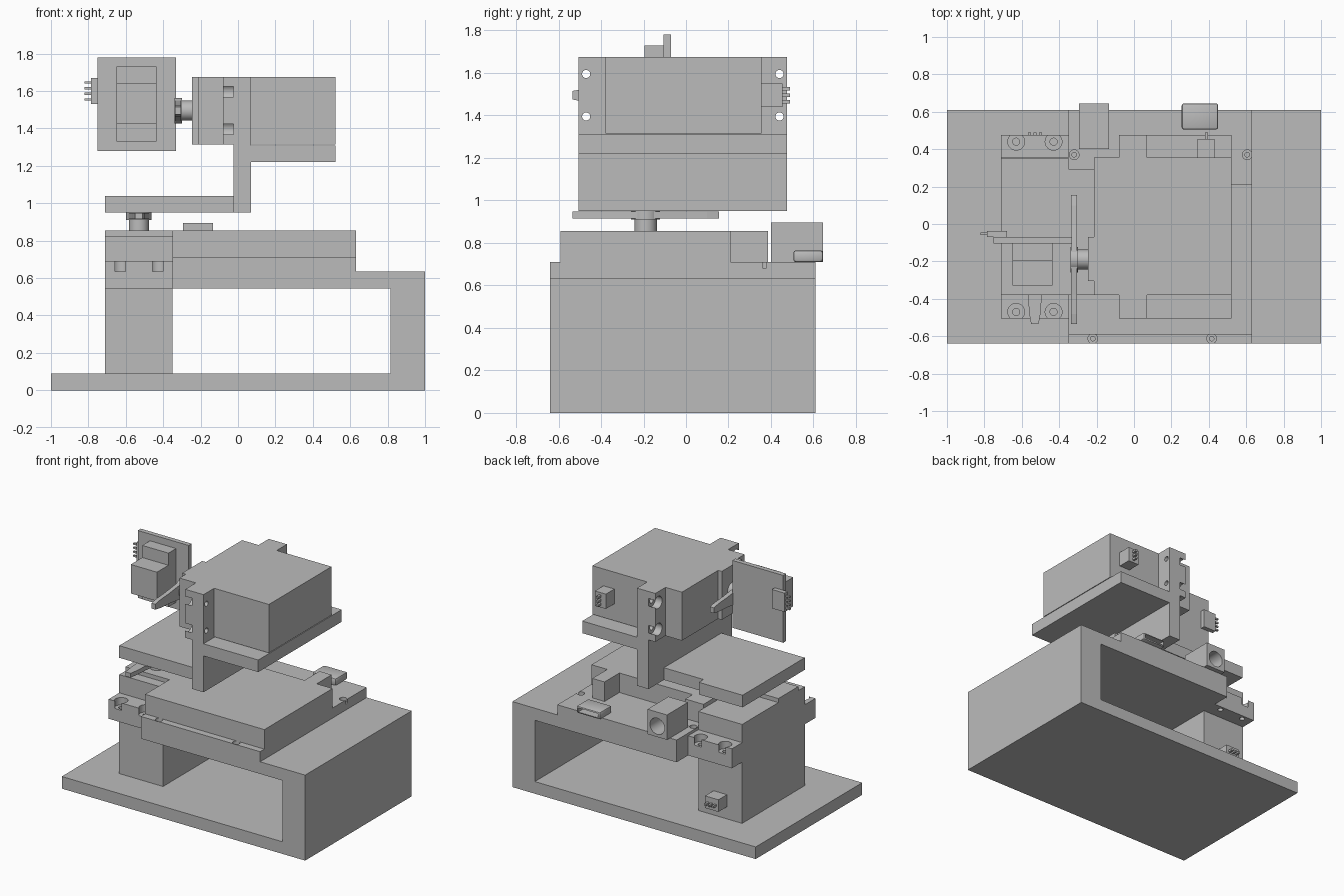
import bpy
import bmesh
import math
from mathutils import Matrix, Vector

if "Cube" in bpy.data.objects:
    bpy.data.objects.remove(bpy.data.objects["Cube"], do_unlink=True)

grey = bpy.data.materials.new("plain grey")
grey.use_nodes = True
COLOUR = (0.5, 0.5, 0.5, 1)
grey.diffuse_color = COLOUR
grey.node_tree.nodes["Principled BSDF"].inputs["Base Color"].default_value = COLOUR


def finish(name, bm):
    bmesh.ops.recalc_face_normals(bm, faces=bm.faces[:])
    mesh = bpy.data.meshes.new(name)
    bm.to_mesh(mesh)
    bm.free()
    mesh.materials.append(grey)
    ob = bpy.data.objects.new(name, mesh)
    bpy.context.collection.objects.link(ob)
    return ob


def box(name, xs, ys, zs):
    bm = bmesh.new()
    bmesh.ops.create_cube(bm, size=1)
    lo, hi = (Vector(p) for p in zip(xs, ys, zs))
    bmesh.ops.scale(bm, verts=bm.verts[:], vec=hi - lo)
    bmesh.ops.translate(bm, verts=bm.verts[:], vec=(lo + hi) / 2)
    return finish(name, bm)


def prism(name, outline, axis, start, end):
    """Extrude a 2D outline along y (x-z outline) or z (x-y outline)."""
    def place(a, b, t):
        return (a, t, b) if axis == "y" else (a, b, t)
    bm = bmesh.new()
    face = bm.faces.new([bm.verts.new(place(a, b, start)) for a, b in outline])
    new = bmesh.ops.extrude_face_region(bm, geom=[face])["geom"]
    move = Vector(place(0, 0, end - start))
    bmesh.ops.translate(bm, verts=[g for g in new if isinstance(g, bmesh.types.BMVert)], vec=move)
    return finish(name, bm)


def cylinder(name, centre, radius, depth, axis="z"):
    bm = bmesh.new()
    bmesh.ops.create_cone(bm, cap_ends=True, segments=32, radius1=radius, radius2=radius, depth=depth)
    turn = Matrix.Rotation(math.pi / 2, 4, "X") if axis == "y" else Matrix.Identity(4)
    bm.transform(Matrix.Translation(centre) @ turn)
    return finish(name, bm)


def select(ob):
    bpy.ops.object.select_all(action="DESELECT")
    ob.select_set(True)
    bpy.context.view_layer.objects.active = ob


def cut(target, cutters):
    select(target)
    for cutter in cutters:
        mod = target.modifiers.new("cut", "BOOLEAN")
        mod.operation = "DIFFERENCE"
        mod.solver = "EXACT"
        mod.object = cutter
        bpy.ops.object.modifier_apply(modifier=mod.name)
        bpy.data.objects.remove(cutter, do_unlink=True)


# Frame: base slab, end wall and top shelf in one profile
FRONT, BACK = -0.64, 0.61
prism("frame", [(-1, 0), (1, 0), (1, 0.635), (-0.35, 0.635), (-0.35, 0.545),
                (0.815, 0.545), (0.815, 0.09), (-1, 0.09)], "y", FRONT, BACK)

# Control box on the shelf
lower_case = box("lower_case", (-0.35, 0.63), (FRONT, BACK), (0.635, 0.71))
prism("upper_case", [(-0.35, -0.59), (0.63, -0.59), (0.63, 0.21), (0.5, 0.21),
                     (0.5, 0.385), (0.4, 0.385), (0.4, 0.21), (-0.2, 0.21),
                     (-0.2, 0.295), (-0.35, 0.295)], "z", 0.71, 0.855)
screw_holes = []
for x, y in ((-0.32, 0.37), (0.605, 0.37), (-0.22, -0.613), (0.415, -0.613)):
    screw_holes.append(cylinder("hole", (x, y, 0.72), 0.026, 0.08))
    screw_holes.append(cylinder("hole", (x, y, 0.69), 0.012, 0.08))
cut(lower_case, screw_holes)

power_socket = box("power_socket", (-0.295, -0.135), (0.4, 0.645), (0.71, 0.895))
cut(power_socket, [cylinder("bore", (-0.215, 0.6, 0.79), 0.06, 0.22, "y")])

data_port = box("data_port", (0.255, 0.45), (0.505, 0.645), (0.71, 0.765))
select(data_port)
rounding = data_port.modifiers.new("round", "BEVEL")
rounding.width = 0.012
rounding.segments = 2
bpy.ops.object.modifier_apply(modifier=rounding.name)
cut(data_port, [box("mouth", (0.27, 0.435), (0.54, 0.7), (0.722, 0.753))])

# Turning bracket: stepped plate, upright and shelf
prism("turn_plate", [(-0.71, -0.38), (-0.025, -0.38), (-0.025, 0.295), (-0.35, 0.295),
                     (-0.35, 0.35), (-0.71, 0.35)], "z", 0.95, 1.04)
upright = box("bracket_upright", (-0.025, 0.07), (-0.505, 0.475), (0.95, 1.675))
box("bracket_shelf", (0.07, 0.52), (-0.505, 0.475), (1.22, 1.31))
lower_mount = box("lower_mount", (-0.71, -0.35), (-0.505, 0.475), (0.545, 0.635))

# Servo, built upright and then turned for the upper copy
TURN = Matrix(((0, 0, -1, 0.61), (0, 1, 0, 0), (1, 0, 0, 2.025), (0, 0, 0, 1)))
SX, SY, HORN_X, HORN_Y = (-0.71, -0.35), (-0.38, 0.355), -0.53, -0.19


def servo(prefix, mount, matrix):
    name = prefix + "_servo_"
    body = box(name + "body", SX, SY, (0.09, 0.825))
    boss = box(name + "boss", SX, (-0.305, -0.07), (0.825, 0.855))
    ears = box(name + "ears", SX, (-0.505, 0.475), (0.635, 0.69))

    # Drive shaft and tapered two-ended arm
    shaft = cylinder(name + "shaft", (HORN_X, HORN_Y, 0.885), 0.053, 0.07)
    hub = cylinder(name + "hub", (HORN_X, HORN_Y, 0.93), 0.068, 0.04)
    half = [(0.06, 0), (0.037, -0.19), (0.03, -0.29), (0.02, -0.345),
            (-0.02, -0.345), (-0.03, -0.29), (-0.037, -0.19)]
    ring = half + [(-x, -y) for x, y in half]
    arm = prism(name + "arm", [(HORN_X + x, HORN_Y + y) for x, y in ring], "z", 0.915, 0.947)

    # Plug and pins on the back
    parts = [body, boss, ears, shaft, hub, arm,
             box(name + "plug", (-0.585, -0.475), (0.355, 0.455), (0.18, 0.27))]
    for i in range(3):
        x = HORN_X + (i - 1) * 0.03
        parts.append(box(name + "pin", (x - 0.008, x + 0.008), (0.455, 0.49), (0.215, 0.231)))

    # Wide screw seats in the ears, small holes in the mount behind them
    wide, small = [], []
    for x in (-0.63, -0.43):
        for y in (-0.47, 0.44):
            wide.append(cylinder("seat", (x, y, 0.665), 0.045, 0.1))
            small.append(cylinder("hole", (x, y, 0.59), 0.019, 0.2))
    for ob in parts + wide + small:
        ob.data.transform(matrix)
    cut(ears, wide)
    cut(mount, small)
    for ob in (shaft, hub, ears, mount):
        select(ob)
        bpy.ops.object.shade_smooth_by_angle()


servo("lower", lower_mount, Matrix.Identity(4))
servo("upper", upright, TURN)

# Sensor board carried by the upper arm
box("sensor_board", (-0.75, -0.332), (-0.105, -0.07), (1.28, 1.78))
box("sensor_base", (-0.65, -0.435), (-0.195, -0.105), (1.33, 1.73))
box("sensor_head", (-0.65, -0.435), (-0.33, -0.195), (1.425, 1.64))
box("sensor_plug", (-0.785, -0.68), (-0.07, -0.037), (1.53, 1.67))
for i in range(4):
    z = 1.555 + i * 0.03
    box("sensor_pin", (-0.82, -0.785), (-0.06, -0.046), (z - 0.006, z + 0.006))

for ob in (lower_case, power_socket, data_port):
    select(ob)
    bpy.ops.object.shade_smooth_by_angle()
